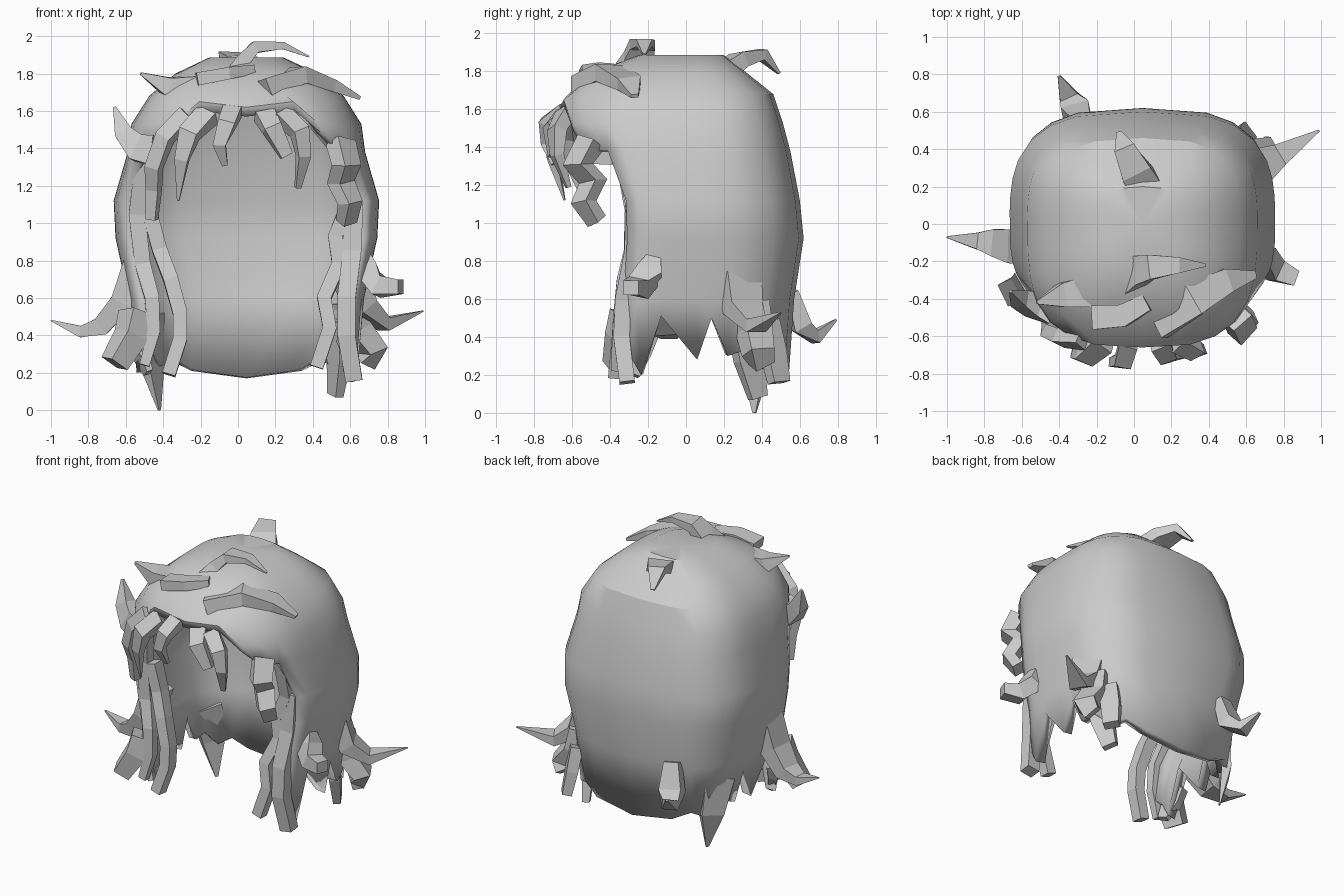
import bpy, bmesh
from math import sin, cos, radians
from mathutils import Vector

CX = 0.045


def make_object(name, bm):
    mesh = bpy.data.meshes.new(name)
    bm.to_mesh(mesh)
    bm.free()
    ob = bpy.data.objects.new(name, mesh)
    bpy.context.collection.objects.link(ob)
    return ob


def spow(v, p=0.66):
    return (abs(v) ** p) * (1 if v >= 0 else -1)


def ring_point(deg, z, w, yf, yb):
    a = radians(deg)
    c = spow(cos(a))
    return Vector((CX + w * spow(sin(a)), -c * yf if c > 0 else -c * yb, z))


# Hair shell: closed crown rings, open at the face below the fringe
crown = [(1.885, .20, .25, .20), (1.80, .38, .48, .31), (1.68, .52, .62, .46),
         (1.53, .615, .66, .51), (1.38, .635, .65, .55)]
sides = [(1.12, .71, .50, .60), (.92, .70, .49, .62), (.60, .63, .52, .57)]
rim = {0: 1.57, 15: 1.60, 30: 1.48, 45: 1.38}
hem = {60: .36, 69: .30, 75: .20, 84: .51, 92: .28, 97: .50, 105: .30,
       115: .33, 130: .23, 145: .27, 160: .21, 180: .17}
half = list(rim) + list(hem)
angles = half + [-a for a in reversed(half) if a not in (0, 180)]
n = len(angles)
bm = bmesh.new()
rows = []
for i, (z, w, yf, yb) in enumerate(crown):
    row = []
    for a in angles:
        zz = z
        if abs(a) in rim:
            zz = rim[abs(a)] if i == 4 else max(z, rim[abs(a)] + .05) if i == 3 else z
        row.append(bm.verts.new(ring_point(a, zz, w, yf, yb)))
    rows.append(row)
for z, w, yf, yb in sides:
    rows.append([bm.verts.new(ring_point(a, z, w, yf, yb)) if abs(a) in hem else None for a in angles])
rows.append([bm.verts.new(ring_point(a, hem[abs(a)], .60, .58, .54)) if abs(a) in hem else None
             for a in angles])
top = bm.verts.new((CX, 0, 1.885))
for k in range(n):
    j = (k + 1) % n
    bm.faces.new((top, rows[0][k], rows[0][j]))
    for r0, r1 in zip(rows, rows[1:]):
        quad = (r0[k], r1[k], r1[j], r0[j])
        if all(quad):
            bm.faces.new(quad)
bm.normal_update()
if top.link_faces[0].normal.z < 0:
    bmesh.ops.reverse_faces(bm, faces=bm.faces)
shell = make_object("hair_shell", bm)
mod = shell.modifiers.new("thickness", 'SOLIDIFY')
mod.thickness = .07
mod.offset = -1
bpy.context.view_layer.objects.active = shell
shell.select_set(True)
bpy.ops.object.shade_smooth_by_angle(angle=radians(30))


# Locks: flat-faced four-sided tapered tubes along a path
def lock(name, pts, w, t=.06, tip=.1, side=None, start=1.0):
    pts = [Vector(p) for p in pts]
    if side is None:
        side = (-pts[0].y, pts[0].x, 0)
    side = Vector(side).normalized()
    bm = bmesh.new()
    rings = []
    last = len(pts) - 1
    for i, p in enumerate(pts):
        tan = (pts[min(i + 1, last)] - pts[max(i - 1, 0)]).normalized()
        s = (side - tan * side.dot(tan)).normalized()
        m = tan.cross(s)
        f = i / last
        k = (1 - (1 - tip) * f ** 2) * (start if i == 0 else 1)
        rings.append([bm.verts.new(p + s * (a * w * k / 2) + m * (b * t * k / 2))
                      for a, b in ((-1, -1), (1, -1), (1, 1), (-1, 1))])
    for r0, r1 in zip(rings, rings[1:]):
        for q in range(4):
            bm.faces.new((r0[q], r0[(q + 1) % 4], r1[(q + 1) % 4], r1[q]))
    bm.faces.new(rings[0][::-1])
    bm.faces.new(rings[-1])
    bmesh.ops.recalc_face_normals(bm, faces=bm.faces)
    return make_object(name, bm)


X, Y = (1, 0, 0), (0, 1, 0)
# Crown curls
lock("crown_curl", [(-.04, -.30, 1.78), (.02, -.25, 1.86), (.09, -.23, 1.94), (.24, -.22, 1.95),
                    (.38, -.22, 1.89)], .17, .08, .1, Y)
lock("crown_small_curl", [(-.22, -.50, 1.77), (-.06, -.49, 1.80), (.07, -.42, 1.82)], .13, .07, .7, Y)
lock("brow_wave_right", [(.12, -.52, 1.71), (.32, -.40, 1.79), (.50, -.30, 1.74), (.65, -.27, 1.67)],
     .20, .10, .2, Y)
lock("brow_spike_left", [(-.24, -.36, 1.72), (-.38, -.38, 1.73), (-.52, -.42, 1.80)], .17, .13, .1, Y)
lock("back_crown_curl", [(.06, .20, 1.80), (.01, .28, 1.86), (-.05, .40, 1.89), (-.08, .49, 1.79)],
     .18, .09, .15, (1, .3, 0))

# Fringe
lock("fringe_far_left", [(-.27, -.62, 1.58), (-.39, -.61, 1.46), (-.45, -.58, 1.30), (-.45, -.53, 1.18),
                         (-.46, -.50, 1.02)], .09, .08, .6)
lock("fringe_left", [(-.16, -.63, 1.58), (-.26, -.71, 1.48), (-.30, -.70, 1.34), (-.32, -.64, 1.12)], .12, .08)
lock("fringe_centre", [(-.03, -.64, 1.60), (-.06, -.74, 1.53), (-.10, -.74, 1.42), (-.07, -.70, 1.31)],
     .10, .07, .3)
lock("fringe_right_inner", [(.14, -.64, 1.58), (.18, -.71, 1.51), (.26, -.70, 1.36)], .11, .07, .6)
lock("fringe_right_outer", [(.23, -.63, 1.58), (.33, -.68, 1.49), (.35, -.68, 1.36), (.32, -.62, 1.19)],
     .10, .08, .3)
lock("temple_flick_left", [(-.44, -.46, 1.39), (-.53, -.43, 1.40), (-.61, -.40, 1.48), (-.66, -.36, 1.62)],
     .15, .16, .1, Y)
lock("temple_curl_right", [(.55, -.50, 1.43), (.58, -.57, 1.31), (.55, -.49, 1.22), (.60, -.54, 1.11),
                           (.58, -.47, 1.01)], .13, .10, .7)

# Long strands framing the face
lock("strand_left_inner", [(-.47, -.28, 1.05), (-.42, -.28, .86), (-.36, -.32, .70), (-.31, -.34, .52),
                           (-.31, -.35, .38), (-.37, -.37, .19)], .08, .09, .9, X)
lock("strand_left_outer", [(-.50, -.34, 1.38), (-.54, -.28, 1.05), (-.51, -.28, .78), (-.46, -.33, .60),
                           (-.45, -.34, .42), (-.50, -.35, .24)], .09, .08, .6, X)
lock("strand_right_inner", [(.58, -.34, 1.38), (.59, -.28, 1.10), (.52, -.28, .93), (.54, -.29, .78),
                            (.46, -.33, .60), (.49, -.35, .44), (.42, -.36, .23)], .08, .08, .9, X)
lock("strand_right_outer", [(.62, -.27, 1.12), (.61, -.28, .85), (.58, -.33, .60), (.58, -.34, .40),
                            (.62, -.31, .16)], .10, .09, .9, X)

# Flicked side locks
lock("wing_left", [(-.55, -.12, .78), (-.62, -.12, .58), (-.73, -.10, .45), (-.84, -.09, .42),
                   (-1.0, -.07, .48)], .19, .13, .05, Y)
lock("wing_right", [(.60, .28, .72), (.66, .30, .55), (.78, .37, .46), (.99, .50, .53)],
     .21, .12, .05, (-.5, .8, 0))
lock("side_curl_right", [(.67, -.15, .88), (.69, -.19, .74), (.76, -.25, .66), (.87, -.29, .66)],
     .14, .13, .6, Y, .2)
lock("lower_chunk_left", [(-.54, -.30, .52), (-.57, -.33, .40), (-.66, -.36, .25)], .16, .14, .8)
lock("lower_chunk_right", [(.60, .34, .58), (.63, .36, .43), (.72, .38, .32), (.68, .40, .26)], .16, .13, .7)
lock("back_tail_left", [(-.28, .55, .64), (-.31, .60, .46), (-.35, .68, .40), (-.40, .79, .49)],
     .17, .11, .1, (1, .2, 0), .6)

# Hanging tips along the hem
lock("hem_tip_left_back", [(-.48, .32, .50), (-.46, .37, .25), (-.42, .36, .0)], .20, .08, .1)
lock("hem_tip_left_front", [(-.54, -.22, .42), (-.53, -.25, .32), (-.48, -.28, .20)], .14, .07, .5)
lock("hem_tip_right_back", [(.54, .30, .48), (.54, .33, .28), (.52, .38, .08)], .16, .08, .6)
lock("hem_tip_right_corner", [(.57, .42, .48), (.58, .46, .32), (.60, .49, .16)], .13, .08, .8)
